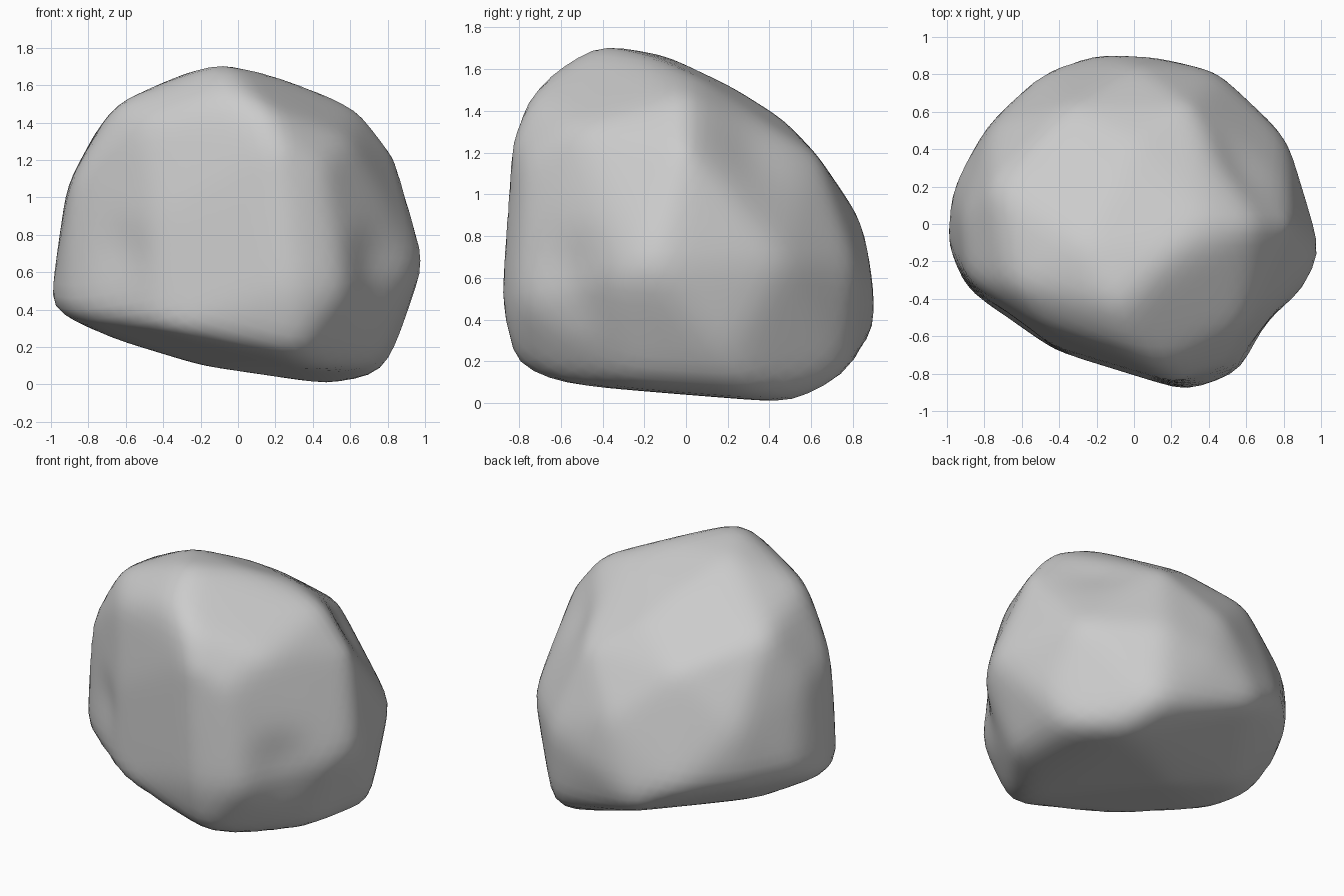
import bpy
import bmesh
from mathutils import Vector
from mathutils.bvhtree import BVHTree

cube = bpy.data.objects.get("Cube")
if cube:
    bpy.data.objects.remove(cube, do_unlink=True)

# Corner points of the boulder, from the underside to the crown
CORNERS = [
    (.49, .53, 0), (.76, .29, .05), (.72, -.25, .09), (.4, -.66, .1),
    (.3, -.82, .17), (-.2, .1, .11), (.45, .77, .13), (-.18, .88, .3),
    (-.67, .15, .25), (-.42, -.67, .3), (-1, -.09, .41), (-.89, -.35, .36),
    (-.79, .51, .5), (.28, -.89, .5), (.56, -.79, .5), (.92, -.33, .6),
    (1, -.16, .66), (.86, .2, .25), (.1, .89, .55), (-.18, .9, .45),
    (-.48, .82, .48), (-.97, .2, .5), (-.75, .53, .85), (.44, .81, .65),
    (.81, .46, .7), (-.91, .05, 1.05), (-.74, .2, 1.37), (.83, 0, 1.22),
    (.64, 0, 1.47), (0, .84, .86), (.3, .62, 1.18), (-.35, .62, 1.18),
    (0, .45, 1.36), (-.1, .23, 1.5), (.39, .05, 1.55), (.21, -.13, 1.64),
    (-.27, -.1, 1.66), (-.65, -.33, 1.5), (-.08, -.44, 1.72),
    (.12, -.76, 1.48), (.2, -.83, 1.28), (.58, -.53, 1.31),
    (-.5, -.54, 1.4), (-.88, -.3, 1.1), (-.07, -.65, 1.57),
    (.45, -.76, 1.15), (-.43, -.64, .9),
]

# Worn hollows: centre, radius, depth
HOLLOWS = [
    ((.74, -.56, .6), .28, .06),
    ((.6, .35, 1.25), .25, .03),
    ((-.62, -.53, .7), .2, .03),
]
CORE = Vector((0, 0, .8))
SWELL = .012

# Angular envelope of the stone
hull = bmesh.new()
for corner in CORNERS:
    hull.verts.new(corner)
bmesh.ops.convex_hull(hull, input=hull.verts)
envelope = BVHTree.FromBMesh(hull)

# Even mesh projected just outside the envelope
stone = bmesh.new()
bmesh.ops.create_icosphere(stone, subdivisions=5, radius=1)
for vert in stone.verts:
    ray = vert.co.normalized()
    hit = envelope.ray_cast(CORE + ray * 4, -ray)[0]
    if hit:
        vert.co = hit + ray * SWELL
hull.free()

# Press in the hollows, then soften the ridges
for centre, radius, depth in HOLLOWS:
    for vert in stone.verts:
        fade = 1 - (vert.co - Vector(centre)).length / radius
        if fade > 0:
            vert.co += (CORE - vert.co).normalized() * depth * fade
for step in range(3):
    bmesh.ops.smooth_vert(stone, verts=stone.verts, factor=.5,
                          use_axis_x=True, use_axis_y=True, use_axis_z=True)

mesh = bpy.data.meshes.new("boulder")
stone.to_mesh(mesh)
stone.free()
boulder = bpy.data.objects.new("boulder", mesh)
bpy.context.collection.objects.link(boulder)
mesh.shade_smooth()

# Plain grey stone
grey = bpy.data.materials.new("stone_grey")
grey.use_nodes = True
colour = (.6, .6, .6, 1)
grey.diffuse_color = colour
grey.node_tree.nodes["Principled BSDF"].inputs["Base Color"].default_value = colour
mesh.materials.append(grey)
